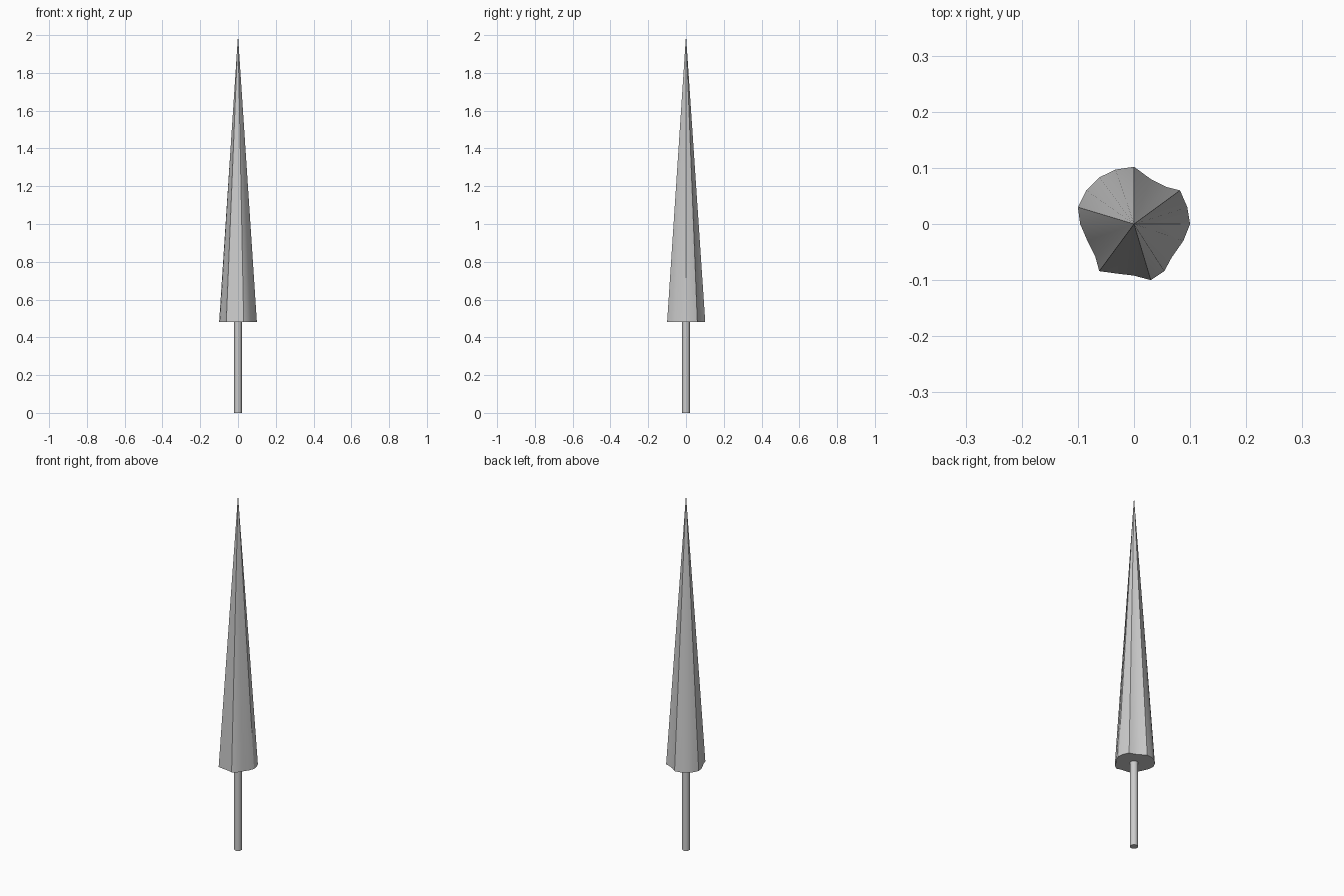
import bpy, bmesh
from math import radians

if "Cube" in bpy.data.objects:
    bpy.data.objects.remove(bpy.data.objects["Cube"])

BASE_Z, TOP_Z = 0.48, 2.0

# foliage outline seen from above, counter-clockwise
OUTLINE = [(0.10, 0), (0.095, 0.03), (0.082, 0.06), (0.058, 0.066), (0.03, 0.08),
           (0, 0.102), (-0.033, 0.097), (-0.062, 0.083), (-0.085, 0.06), (-0.10, 0.03),
           (-0.096, 0), (-0.083, -0.03), (-0.069, -0.058), (-0.062, -0.084), (-0.033, -0.088),
           (0, -0.092), (0.03, -0.10), (0.054, -0.084), (0.067, -0.06), (0.088, -0.03)]


def smooth(obj):
    bpy.ops.object.select_all(action='DESELECT')
    obj.select_set(True)
    bpy.context.view_layer.objects.active = obj
    bpy.ops.object.shade_smooth_by_angle(angle=radians(30))


# foliage: irregular cone with closed base
bm = bmesh.new()
ring = [bm.verts.new((x, y, BASE_Z)) for x, y in OUTLINE]
apex = bm.verts.new((0, 0, TOP_Z))
for a, b in zip(ring, ring[1:] + ring[:1]):
    bm.faces.new((a, b, apex))
bm.faces.new(ring[::-1])
mesh = bpy.data.meshes.new("foliage")
bm.to_mesh(mesh)
bm.free()
foliage = bpy.data.objects.new("foliage", mesh)
bpy.context.collection.objects.link(foliage)
smooth(foliage)

# trunk: thin straight post
bpy.ops.mesh.primitive_cylinder_add(vertices=20, radius=0.02, depth=0.5, location=(0, 0, 0.25))
trunk = bpy.context.object
trunk.name = "trunk"
smooth(trunk)
